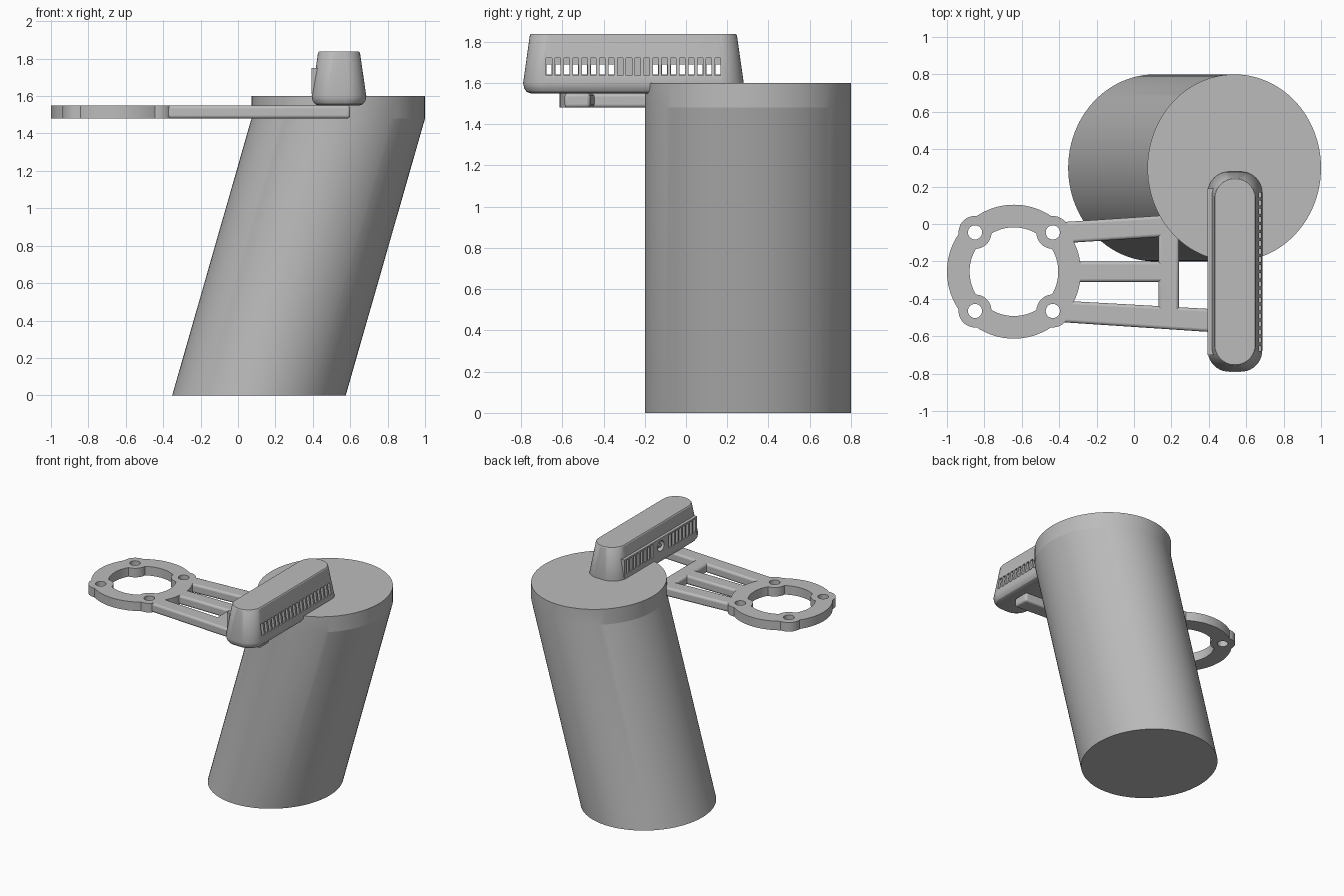
import bpy
import bmesh
from math import sin, cos, pi, radians

cube = bpy.data.objects.get("Cube")
if cube:
    bpy.data.objects.remove(cube, do_unlink=True)

grey = bpy.data.materials.new("plain grey")
grey.use_nodes = True
grey.diffuse_color = (0.5, 0.5, 0.5, 1)
grey.node_tree.nodes["Principled BSDF"].inputs["Base Color"].default_value = (0.5, 0.5, 0.5, 1)


def loft_into(bm, rings):
    """Closed solid through rings with equal point counts."""
    loops = [[bm.verts.new(p) for p in ring] for ring in rings]
    n = len(loops[0])
    for a, b in zip(loops, loops[1:]):
        for i in range(n):
            j = (i + 1) % n
            bm.faces.new((a[i], a[j], b[j], b[i]))
    bm.faces.new(loops[0][::-1])
    bm.faces.new(loops[-1])


def solid(name, parts):
    bm = bmesh.new()
    for rings in parts:
        loft_into(bm, rings)
    bmesh.ops.recalc_face_normals(bm, faces=bm.faces)
    mesh = bpy.data.meshes.new(name)
    bm.to_mesh(mesh)
    bm.free()
    mesh.materials.append(grey)
    obj = bpy.data.objects.new(name, mesh)
    bpy.context.collection.objects.link(obj)
    return obj


def ellipse(x, y, z, rx, ry, n=48):
    return [(x + rx * cos(2 * pi * i / n), y + ry * sin(2 * pi * i / n), z) for i in range(n)]


def disc(x, y, r, z0, z1, n=48):
    return [ellipse(x, y, z, r, r, n) for z in (z0, z1)]


def disc_x(x0, x1, y, z, r):
    return [[(x, y + a, z + b) for a, b, _ in ellipse(0, 0, 0, r, r, 24)] for x in (x0, x1)]


def prism(outline, z0, z1):
    return [[(x, y, z) for x, y in outline] for z in (z0, z1)]


def box(x0, x1, y0, y1, z0, z1):
    return prism([(x0, y0), (x1, y0), (x1, y1), (x0, y1)], z0, z1)


def rounded_rect(cx, cy, z, hw, hl, r, n=10):
    pts = []
    for k, (sx, sy) in enumerate([(1, 1), (-1, 1), (-1, -1), (1, -1)]):
        for i in range(n + 1):
            a = (k + i / n) * pi / 2
            pts.append((cx + sx * (hw - r) + r * cos(a), cy + sy * (hl - r) + r * sin(a), z))
    return pts


def activate(obj):
    bpy.ops.object.select_all(action='DESELECT')
    obj.select_set(True)
    bpy.context.view_layer.objects.active = obj


def boolean(obj, parts, operation='DIFFERENCE'):
    cutter = solid("cutter", parts)
    cutter.hide_render = True
    mod = obj.modifiers.new("cut", 'BOOLEAN')
    mod.operation = operation
    mod.solver = 'EXACT'
    mod.object = cutter
    activate(obj)
    bpy.ops.object.modifier_apply(modifier=mod.name)
    bpy.data.objects.remove(cutter, do_unlink=True)


def smooth(obj, angle=30):
    activate(obj)
    bpy.ops.object.shade_smooth_by_angle(angle=radians(angle))


# Leaning column with a short upright rim
column = solid("column", [[ellipse(0.112, 0.3, 0, 0.464, 0.5, 96),
                           ellipse(0.536, 0.3, 1.48, 0.464, 0.5, 96),
                           ellipse(0.536, 0.3, 1.6, 0.464, 0.5, 96)]])
smooth(column, 10)

# Mounting ring with four drilled bosses
LOW, HIGH = 1.48, 1.55
RX, RY = -0.642, -0.255
bosses = [(RX + sx * 0.208, RY + sy * 0.21) for sx in (-1, 1) for sy in (-1, 1)]
ring = solid("mounting_ring", [disc(RX, RY, 0.358, LOW, HIGH, 96)])
boolean(ring, [disc(RX, RY, 0.237, LOW - 0.1, HIGH + 0.1, 96)])
for x, y in bosses:
    boolean(ring, [disc(x, y, 0.088, LOW, HIGH)], 'UNION')
boolean(ring, [disc(x, y, 0.038, LOW - 0.1, HIGH + 0.1, 32) for x, y in bosses])
smooth(ring)

# Bracket bars
bars = {
    "back_bar": [(-0.385, -0.103), (0.6, -0.04), (0.6, 0.075), (-0.385, 0.01)],
    "front_bar": [(-0.385, -0.525), (0.6, -0.59), (0.6, -0.465), (-0.385, -0.41)],
    "middle_bar": [(-0.37, -0.31), (0.18, -0.31), (0.18, -0.2), (-0.37, -0.2)],
    "cross_bar": [(0.13, -0.5), (0.24, -0.5), (0.24, 0), (0.13, 0)],
}
for name, outline in bars.items():
    bar = solid(name, [prism(outline, LOW, HIGH)])
    bevel = bar.modifiers.new("round", 'BEVEL')
    bevel.width = 0.016
    bevel.segments = 3
    smooth(bar)

# Tapered head with a raised panel on one side
HX, HY = 0.54, -0.255
levels = [(1.55, 0.11, 0.5, 0.085), (1.557, 0.128, 0.518, 0.1), (1.575, 0.141, 0.53, 0.11),
          (1.6, 0.146, 0.535, 0.115), (1.832, 0.112, 0.502, 0.109), (1.838, 0.107, 0.497, 0.104)]
head = solid("head", [[rounded_rect(HX, HY, *level) for level in levels]])
boolean(head, [box(0.394, 0.46, HY - 0.445, HY + 0.445, 1.612, 1.75)], 'UNION')

# Vent slots: pockets on both sides, open straight through except at the centre
COUNT, PITCH, HALF = 20, 0.0431, 0.0135
slots = [HY + (i - (COUNT - 1) / 2) * PITCH for i in range(COUNT)]
outer = [y for y in slots if abs(y - HY) > 0.1]


def slot_row(rows, x0, x1, z0, z1, half):
    return [box(x0, x1, y - half, y + half, z0, z1) for y in rows]


boolean(head, slot_row(outer, 0.3, 0.8, 1.64, 1.69, HALF - 0.001))
boolean(head, slot_row(slots, 0.645, 0.8, 1.635, 1.722, HALF))
boolean(head, slot_row(outer, 0.3, 0.435, 1.635, 1.738, HALF))

# Round recess with a small pin
boolean(head, [disc_x(0.3, 0.43, HY, 1.69, 0.04)])
smooth(head)
pin = solid("recess_pin", [disc_x(0.4, 0.44, HY, 1.69, 0.015)])
smooth(pin)
